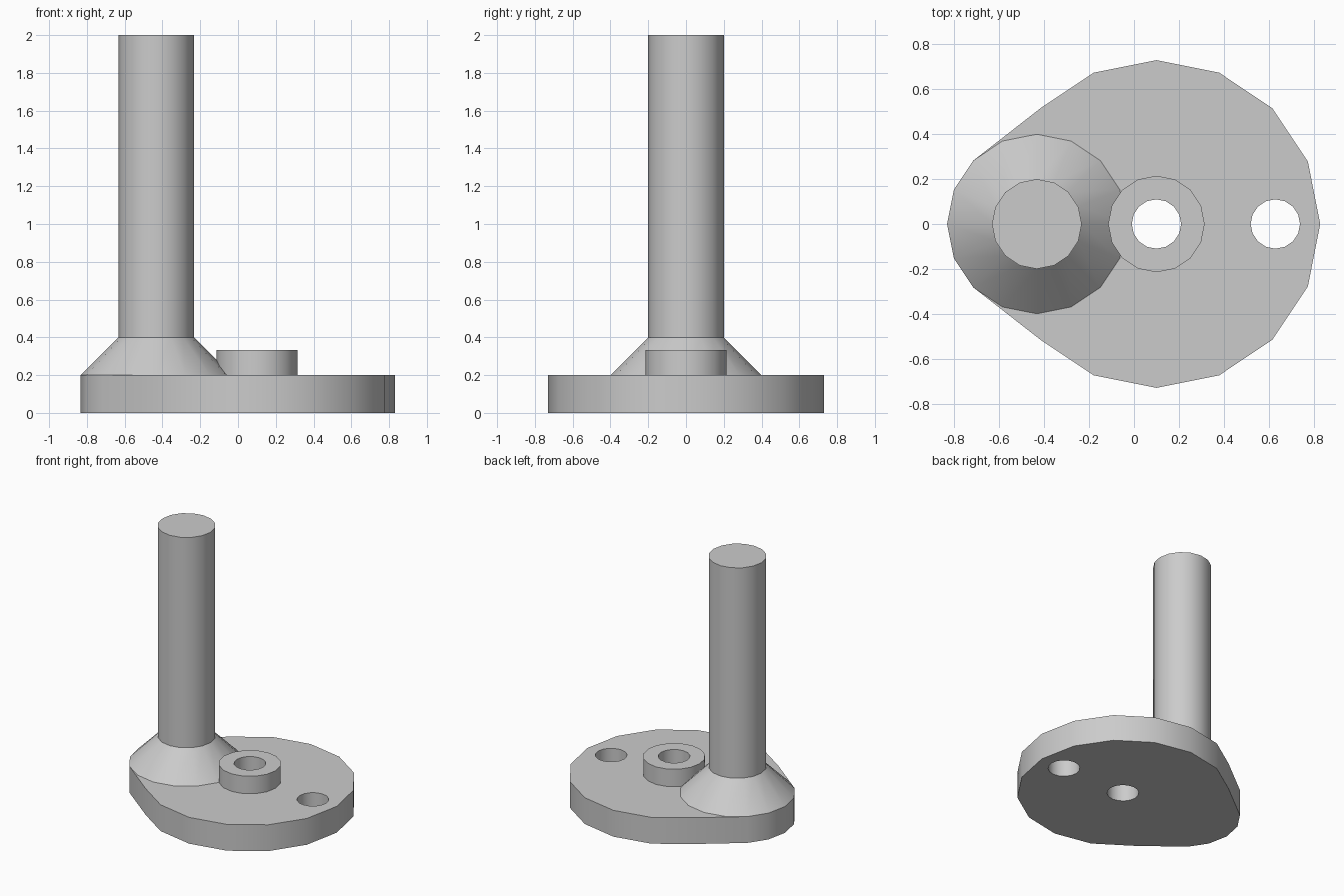
import bpy, bmesh
from math import cos, sin, pi

if "Cube" in bpy.data.objects:
    bpy.data.objects.remove(bpy.data.objects["Cube"])

SIDES = 16
POST_X, HUB_X, SIDE_HOLE_X = -0.433, 0.1, 0.63
PLATE_TOP, BOSS_TOP, FLARE_TOP, POST_TOP = 0.2, 0.333, 0.4, 2.0

grey = bpy.data.materials.new("plain grey")
grey.use_nodes = True
grey.diffuse_color = (0.6, 0.6, 0.6, 1)
grey.node_tree.nodes["Principled BSDF"].inputs["Base Color"].default_value = (0.6, 0.6, 0.6, 1)


def ring(bm, x, radius, z):
    return [bm.verts.new((x + radius * cos(2 * pi * i / SIDES),
                          radius * sin(2 * pi * i / SIDES), z)) for i in range(SIDES)]


def finish(bm, name):
    bmesh.ops.recalc_face_normals(bm, faces=bm.faces)
    mesh = bpy.data.meshes.new(name)
    bm.to_mesh(mesh)
    bm.free()
    mesh.materials.append(grey)
    obj = bpy.data.objects.new(name, mesh)
    bpy.context.collection.objects.link(obj)
    return obj


def turned(name, x, profile):
    """Solid stacked from (radius, height) rings."""
    bm = bmesh.new()
    rings = [ring(bm, x, r, z) for r, z in profile]
    bm.faces.new(rings[0])
    bm.faces.new(rings[-1])
    for low, high in zip(rings, rings[1:]):
        for i in range(SIDES):
            j = (i + 1) % SIDES
            bm.faces.new((low[i], low[j], high[j], high[i]))
    return finish(bm, name)


def select_only(obj):
    bpy.ops.object.select_all(action='DESELECT')
    obj.select_set(True)
    bpy.context.view_layer.objects.active = obj


def drill(obj, x):
    cutter = turned("drill", x, [(0.11, -0.5), (0.11, 1.0)])
    cutter.hide_render = True
    select_only(obj)
    mod = obj.modifiers.new("hole", 'BOOLEAN')
    mod.operation, mod.solver, mod.object = 'DIFFERENCE', 'EXACT', cutter
    bpy.ops.object.modifier_apply(modifier=mod.name)
    bpy.data.objects.remove(cutter)


# Egg-shaped plate: hull around a large and a small disc
bm = bmesh.new()
for z in (0, PLATE_TOP):
    ring(bm, HUB_X, 0.73, z)
    ring(bm, POST_X, 0.4, z)
bmesh.ops.convex_hull(bm, input=bm.verts)
bmesh.ops.delete(bm, geom=[v for v in bm.verts if not v.link_faces], context='VERTS')
bmesh.ops.dissolve_limit(bm, angle_limit=0.01, verts=bm.verts, edges=bm.edges)
plate = finish(bm, "base_plate")
drill(plate, HUB_X)
drill(plate, SIDE_HOLE_X)

# Raised collar around the middle hole
boss = turned("hub_collar", HUB_X, [(0.215, PLATE_TOP), (0.215, BOSS_TOP)])
drill(boss, HUB_X)

# Upright post with a flared foot
post = turned("post", POST_X, [(0.4, PLATE_TOP), (0.2, FLARE_TOP), (0.2, POST_TOP)])

for obj in (plate, boss, post):
    select_only(obj)
    bpy.ops.object.shade_smooth_by_angle(angle=pi / 6)
